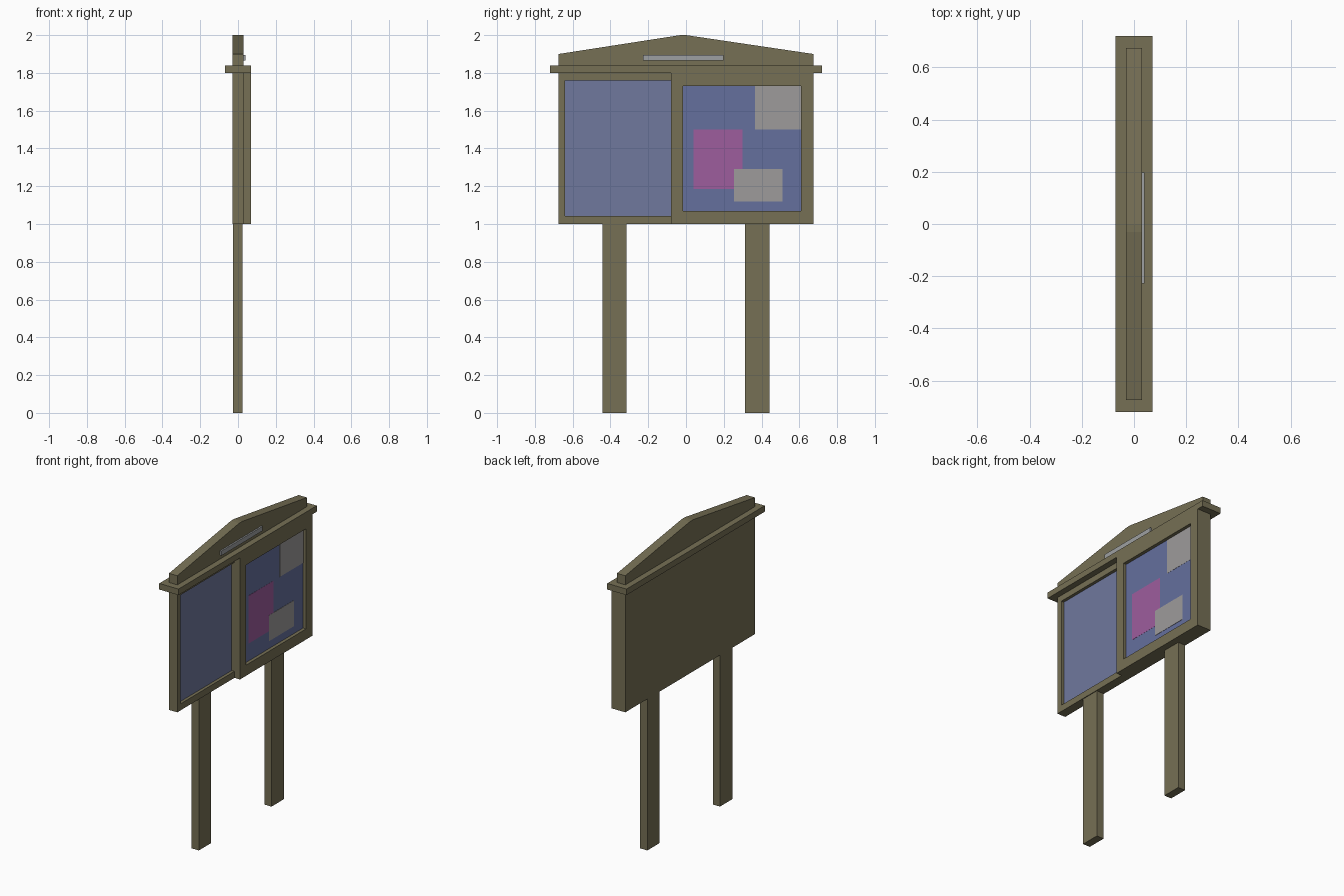
import bpy, bmesh

if "Cube" in bpy.data.objects:
    bpy.data.objects.remove(bpy.data.objects["Cube"])


def material(name, rgb):
    m = bpy.data.materials.new(name)
    m.diffuse_color = (*rgb, 1)
    m.use_nodes = True
    m.node_tree.nodes["Principled BSDF"].inputs["Base Color"].default_value = m.diffuse_color
    return m


wood = material("wood", (0.18, 0.16, 0.09))
felt = material("blue_felt", (0.16, 0.19, 0.34))
felt_dark = material("dark_blue_felt", (0.13, 0.16, 0.34))
pink = material("pink_paper", (0.34, 0.11, 0.34))
grey = material("grey_paper", (0.34, 0.33, 0.33))
metal = material("metal", (0.34, 0.35, 0.36))


def finish(name, bm, mat):
    bmesh.ops.recalc_face_normals(bm, faces=bm.faces)
    me = bpy.data.meshes.new(name)
    bm.to_mesh(me)
    bm.free()
    me.materials.append(mat)
    ob = bpy.data.objects.new(name, me)
    bpy.context.collection.objects.link(ob)
    return ob


def prism(name, profile, x0, x1, mat):
    """Extrude a (y, z) outline from x0 to x1."""
    bm = bmesh.new()
    face = bm.faces.new([bm.verts.new((x0, y, z)) for y, z in profile])
    ext = bmesh.ops.extrude_face_region(bm, geom=[face])
    moved = [v for v in ext["geom"] if isinstance(v, bmesh.types.BMVert)]
    bmesh.ops.translate(bm, verts=moved, vec=(x1 - x0, 0, 0))
    return finish(name, bm, mat)


def corners(y0, y1, z0, z1):
    return [(y0, z0), (y1, z0), (y1, z1), (y0, z1)]


def box(name, x0, x1, rect, mat):
    return prism(name, corners(*rect), x0, x1, mat)


def tray(name, x0, x1, floor, outer, hole, mat):
    """Box with a rectangular pocket in its +x face."""
    bm = bmesh.new()
    loops = [[bm.verts.new((x, y, z)) for y, z in corners(*r)]
             for x, r in ((x0, outer), (x1, outer), (x1, hole), (floor, hole))]
    for a, b in zip(loops, loops[1:]):
        for i in range(4):
            j = (i + 1) % 4
            bm.faces.new((a[i], a[j], b[j], b[i]))
    bm.faces.new(loops[0])
    bm.faces.new(loops[-1])
    return finish(name, bm, mat)


# Posts
box("left_post", -0.027, 0.025, (-0.443, -0.315, 0, 1.0), wood)
box("right_post", -0.027, 0.025, (0.313, 0.441, 0, 1.0), wood)

# Case with the open left bay
bay = (-0.64, -0.08, 1.043, 1.76)
tray("case", -0.03, 0.03, 0.009, (-0.675, 0.675, 1.0, 1.80), bay, wood)
box("left_board", 0.005, 0.01, bay, felt)

# Raised door with its own recessed board
opening = (-0.015, 0.61, 1.07, 1.73)
tray("door_frame", 0.03, 0.07, 0.047, (-0.08, 0.675, 1.0, 1.80), opening, wood)
box("door_board", 0.045, 0.048, opening, felt_dark)

# Pinned notices
box("pink_notice", 0.0475, 0.049, (0.04, 0.30, 1.185, 1.50), pink)
box("corner_notice", 0.0475, 0.049, (0.365, 0.61, 1.50, 1.73), grey)
box("lower_notice", 0.0475, 0.050, (0.253, 0.51, 1.12, 1.29), grey)

# Cap rail, gable and plate
box("cap_rail", -0.07, 0.07, (-0.72, 0.72, 1.80, 1.84), wood)
prism("gable", [(-0.675, 1.84), (0.675, 1.84), (0.675, 1.90),
                (0.0, 2.0), (-0.03, 2.0), (-0.675, 1.90)], -0.03, 0.03, wood)
box("name_plate", 0.03, 0.04, (-0.228, 0.198, 1.865, 1.895), metal)
